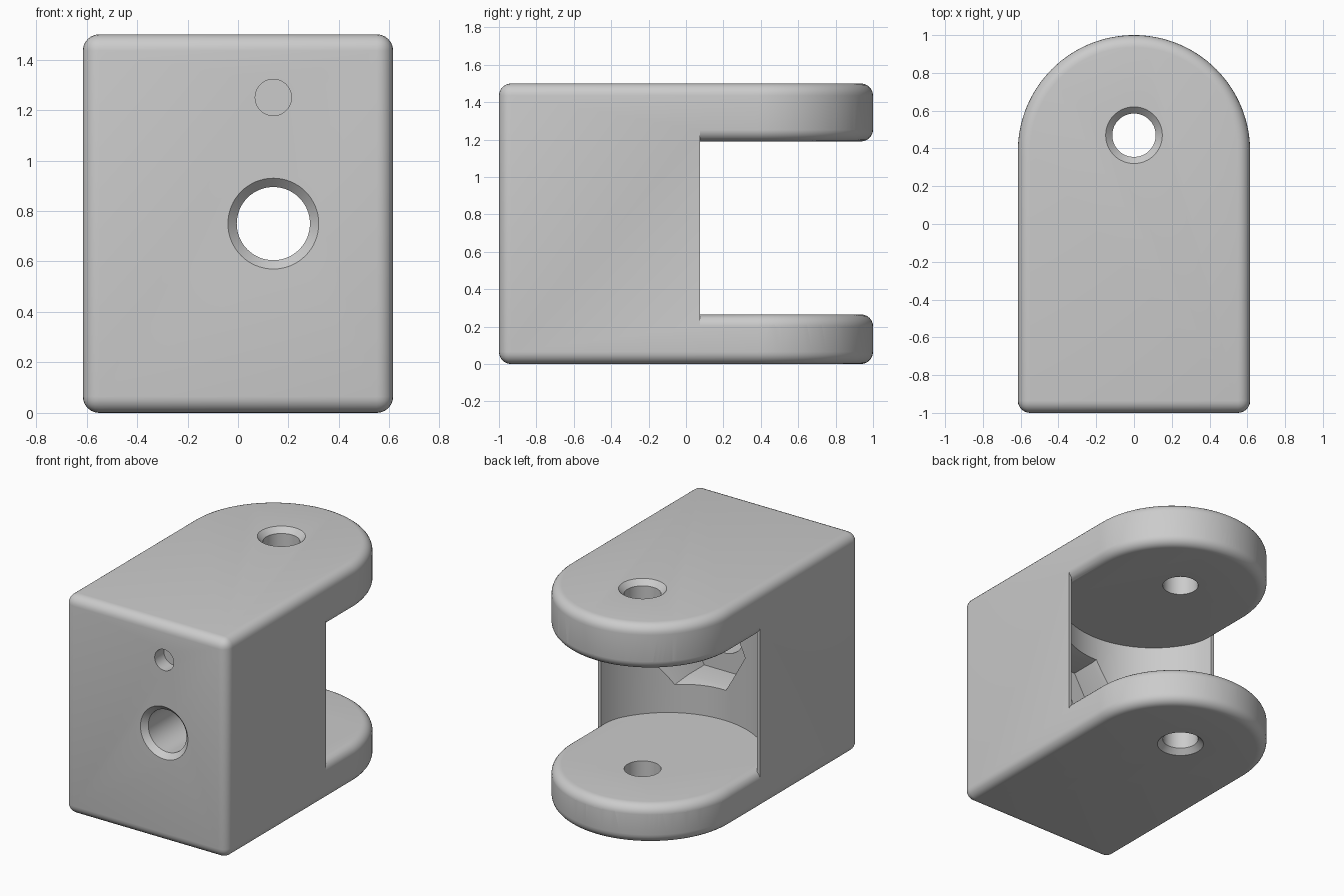
import bpy, bmesh, math
from mathutils import Matrix

old = bpy.data.objects.get("Cube")
if old:
    bpy.data.objects.remove(old, do_unlink=True)

HALF, HEIGHT, ROUND = 0.615, 1.5, 0.065
SLOT_LOW, SLOT_HIGH = 0.265, 1.19

grey = bpy.data.materials.new("plain grey")
grey.use_nodes = True
grey.diffuse_color = (0.6, 0.6, 0.6, 1)
grey.node_tree.nodes["Principled BSDF"].inputs["Base Color"].default_value = grey.diffuse_color


def finish(name, bm):
    bmesh.ops.recalc_face_normals(bm, faces=bm.faces[:])
    mesh = bpy.data.meshes.new(name)
    bm.to_mesh(mesh)
    bm.free()
    mesh.materials.append(grey)
    obj = bpy.data.objects.new(name, mesh)
    bpy.context.collection.objects.link(obj)
    return obj


def arc(cy, radius, start, end, steps):
    angles = [start + (end - start) * i / steps for i in range(steps + 1)]
    return [(radius * math.cos(a), cy + radius * math.sin(a)) for a in angles]


def prism(name, outline, z0, z1, rounding=0):
    """Upright extrusion, with its sharp edges rounded over if asked."""
    bm = bmesh.new()
    base = bm.faces.new([bm.verts.new((x, y, z0)) for x, y in outline])
    top = bmesh.ops.extrude_face_region(bm, geom=[base])["geom"]
    bmesh.ops.translate(bm, vec=(0, 0, z1 - z0),
                        verts=[v for v in top if isinstance(v, bmesh.types.BMVert)])
    bmesh.ops.recalc_face_normals(bm, faces=bm.faces[:])
    if rounding:
        sharp = [e for e in bm.edges if e.calc_face_angle(0) > math.radians(45)]
        bmesh.ops.bevel(bm, geom=sharp, offset=rounding, segments=6,
                        profile=0.5, affect='EDGES', clamp_overlap=False)
    return finish(name, bm)


def turned(name, profile, sides, matrix):
    """Closed solid from (radius, height) rings."""
    bm = bmesh.new()
    rings = []
    for r, h in profile:
        turns = [2 * math.pi * i / sides for i in range(sides)]
        rings.append([bm.verts.new((r * math.cos(a), r * math.sin(a), h)) for a in turns])
    for low, high in zip(rings, rings[1:]):
        for i in range(sides):
            j = (i + 1) % sides
            bm.faces.new((low[i], low[j], high[j], high[i]))
    bm.faces.new(rings[0])
    bm.faces.new(rings[-1])
    bm.transform(matrix)
    return finish(name, bm)


def cut(target, cutter):
    mod = target.modifiers.new("cut", 'BOOLEAN')
    mod.operation, mod.solver, mod.object = 'DIFFERENCE', 'EXACT', cutter
    bpy.ops.object.select_all(action='DESELECT')
    bpy.context.view_layer.objects.active = target
    target.select_set(True)
    bpy.ops.object.modifier_apply(modifier=mod.name)
    bpy.data.objects.remove(cutter, do_unlink=True)


def round_ended(half):
    return [(-half, -1), (half, -1)] + arc(1 - HALF, half, 0, math.pi, 64)


# Main block with a rounded far end
body = prism("clevis_body", round_ended(HALF), 0, HEIGHT, ROUND)

# Slot with a hollow back wall; its roof and floor leave rounded arm rims
hollow_y, hollow_r, slot_y = 0.2, 0.605, 0.075
lip = math.asin((hollow_y - slot_y) / hollow_r)
plan = arc(hollow_y, hollow_r, math.pi + lip, 2 * math.pi - lip, 64)
plan += [(0.8, slot_y), (0.8, 1.2), (-0.8, 1.2), (-0.8, slot_y)]
slot = prism("slot_cutter", plan, SLOT_LOW - ROUND, SLOT_HIGH + ROUND)
for z0, z1 in ((-0.2, SLOT_LOW), (SLOT_HIGH, HEIGHT + 0.2)):
    cut(slot, prism("arm_form", round_ended(HALF + 0.0005), z0, z1, ROUND))
cut(body, slot)

# Pin hole through both arms, countersunk on the outer faces
pin = [(0.19, -0.04), (0.115, 0.035), (0.115, HEIGHT - 0.035), (0.19, HEIGHT + 0.04)]
cut(body, turned("pin_cutter", pin, 64, Matrix.Translation((0, 0.47, 0))))


# Bolt hole, hexagonal nut pocket and shallow locating hole, all along y
def along_y(z):
    return Matrix.Translation((0.14, 0, z)) @ Matrix.Rotation(-math.pi / 2, 4, 'X')


cut(body, turned("nut_cutter", [(0.31, -0.62), (0.31, -0.45), (0.43, 0.1)], 6, along_y(0.75)))
bolt = [(0.22, -1.04), (0.145, -0.965), (0.145, -0.3)]
cut(body, turned("bolt_cutter", bolt, 64, along_y(0.75)))
cut(body, turned("locating_cutter", [(0.072, -1.1), (0.072, -0.9)], 40, along_y(1.25)))

bpy.ops.object.select_all(action='DESELECT')
body.select_set(True)
bpy.context.view_layer.objects.active = body
bpy.ops.object.shade_smooth_by_angle(angle=math.radians(30))
